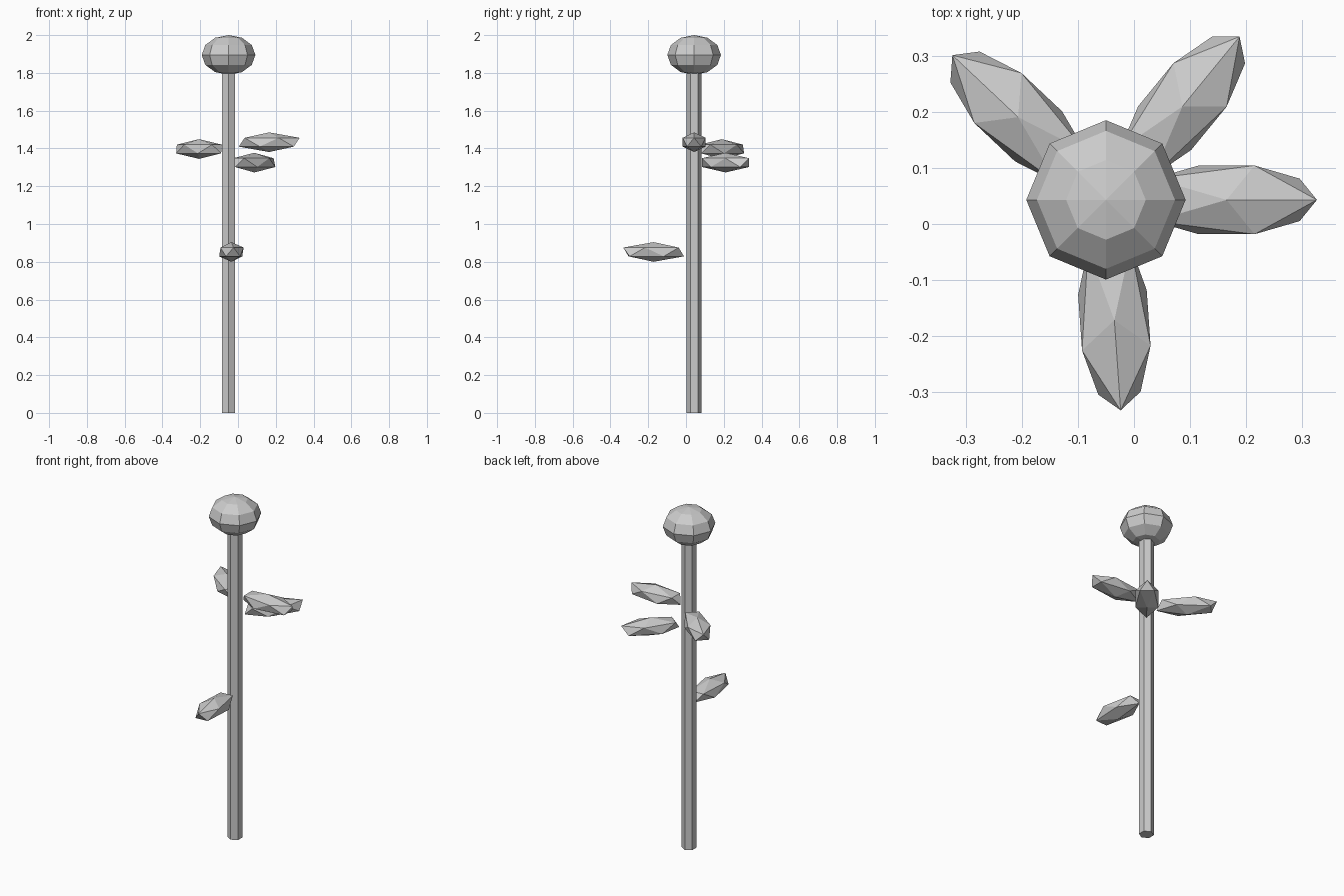
import bpy
from math import cos, sin, radians

if "Cube" in bpy.data.objects:
    bpy.data.objects.remove(bpy.data.objects["Cube"])

CX, CY = -0.05, 0.043   # stem axis

# Six-sided stem
bpy.ops.mesh.primitive_cylinder_add(vertices=6, radius=0.04, depth=1.8, location=(CX, CY, 0.9))
bpy.context.object.name = "stem"

# Flattened low-poly flower head
bpy.ops.mesh.primitive_uv_sphere_add(segments=8, ring_count=6, radius=1, location=(CX, CY, 1.895))
head = bpy.context.object
head.name = "flower_head"
head.scale = (0.142, 0.142, 0.105)


def add_leaf(name, angle, z):
    """Stretched icosahedron pointing away from the stem."""
    a = radians(angle)
    bpy.ops.mesh.primitive_ico_sphere_add(
        subdivisions=1, radius=1,
        location=(CX + 0.215 * cos(a), CY + 0.215 * sin(a), z), rotation=(0, 0, a))
    leaf = bpy.context.object
    leaf.name = name
    leaf.scale = (0.18, 0.072, 0.052)


# Leaves around the stem
add_leaf("leaf_right", 0, 1.433)
add_leaf("leaf_back_right", 50.7, 1.325)
add_leaf("leaf_back_left", 136.7, 1.397)
add_leaf("leaf_front", -86, 0.852)
